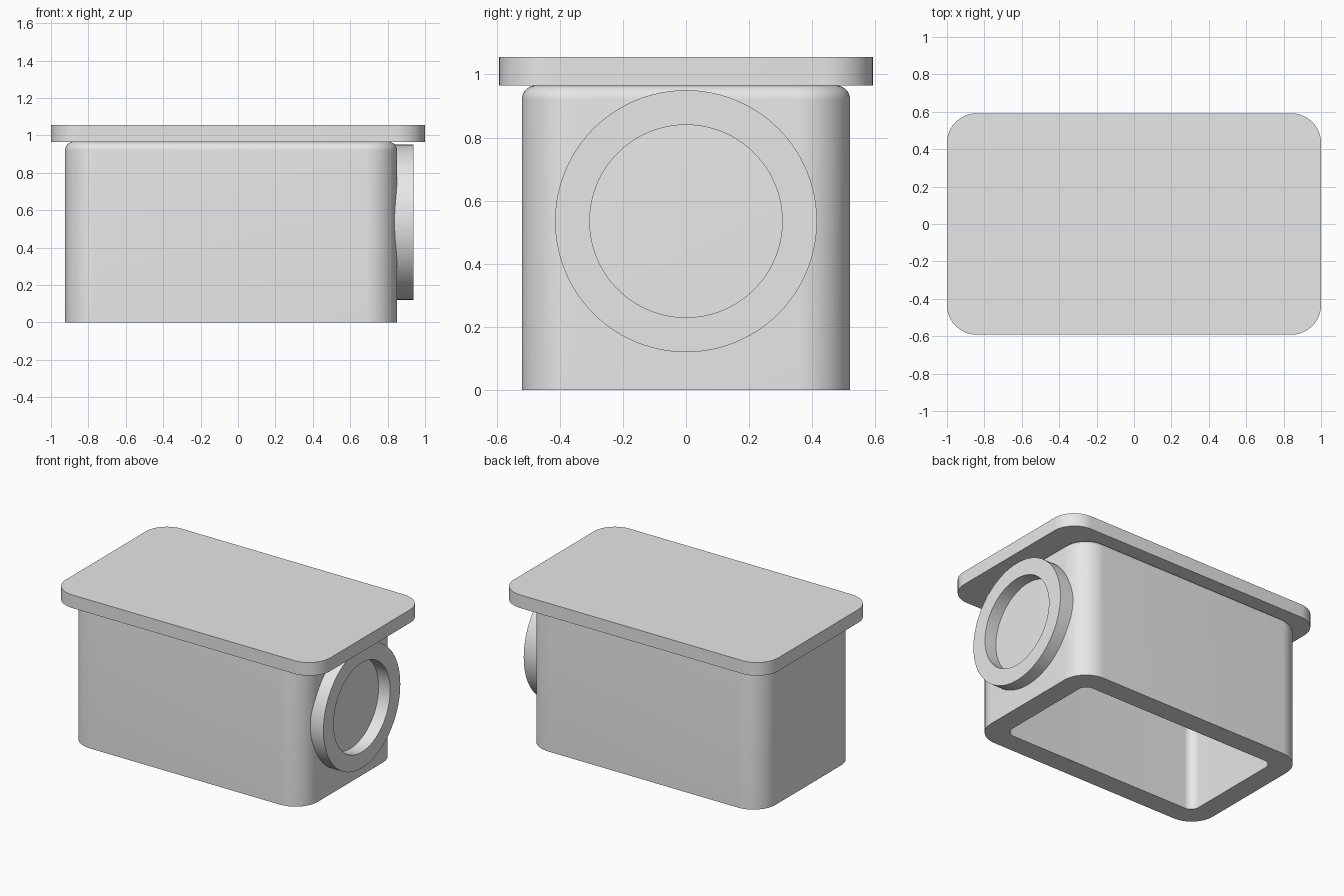
import bpy, bmesh, math

if "Cube" in bpy.data.objects:
    bpy.data.objects.remove(bpy.data.objects["Cube"])

grey = bpy.data.materials.new("plain grey")
grey.diffuse_color = (0.8, 0.8, 0.8, 1)
grey.use_nodes = True
grey.node_tree.nodes["Principled BSDF"].inputs["Base Color"].default_value = grey.diffuse_color


def rounded_rect(x0, x1, hy, r, z, steps=16):
    """Horizontal rounded rectangle loop at height z."""
    pts = []
    corners = [(x1 - r, hy - r), (x0 + r, hy - r), (x0 + r, r - hy), (x1 - r, r - hy)]
    for i, (cx, cy) in enumerate(corners):
        for k in range(steps + 1):
            a = math.pi / 2 * (i + k / steps)
            pts.append((cx + r * math.cos(a), cy + r * math.sin(a), z))
    return pts


def circle(x, r, zc, n=96):
    """Upright circle loop facing the x axis."""
    return [(x, r * math.cos(2 * math.pi * k / n), zc + r * math.sin(2 * math.pi * k / n))
            for k in range(n)]


def loft(name, loops, closed=False):
    """Skin a row of matching loops; cap the ends, or join last to first."""
    bm = bmesh.new()
    rows = [[bm.verts.new(p) for p in loop] for loop in loops]
    pairs = list(zip(rows, rows[1:]))
    if closed:
        pairs.append((rows[-1], rows[0]))
    else:
        bm.faces.new(rows[0])
        bm.faces.new(rows[-1])
    for a, b in pairs:
        n = len(a)
        for i in range(n):
            j = (i + 1) % n
            bm.faces.new((a[i], a[j], b[j], b[i]))
    bmesh.ops.recalc_face_normals(bm, faces=bm.faces)
    mesh = bpy.data.meshes.new(name)
    bm.to_mesh(mesh)
    bm.free()
    mesh.materials.append(grey)
    ob = bpy.data.objects.new(name, mesh)
    bpy.context.collection.objects.link(ob)
    bpy.ops.object.select_all(action='DESELECT')
    ob.select_set(True)
    bpy.context.view_layer.objects.active = ob
    bpy.ops.object.shade_smooth_by_angle(angle=math.radians(30))
    return ob


# Hollow body, open below, with a rounded upper edge
X0, X1, HY, R, TOP = -0.925, 0.85, 0.52, 0.17, 0.965
WALL, FILLET = 0.14, 0.045


def body_loop(inset, r, z):
    return rounded_rect(X0 + inset, X1 - inset, HY - inset, r, z)


loops = [body_loop(WALL, 0.06, TOP - WALL), body_loop(WALL, 0.06, 0), body_loop(0, R, 0)]
for k in range(9):
    a = math.pi / 2 * k / 8
    d = FILLET * (1 - math.cos(a))
    loops.append(body_loop(d, R - d, TOP - FILLET + FILLET * math.sin(a)))
loft("body", loops)

# Flat overhanging lid
loft("lid", [rounded_rect(-1, 1, 0.592, 0.16, z) for z in (TOP, 1.055)])

# Round collar on the right side
ZC = 0.535
loft("side_collar", [circle(0.80, 0.305, ZC), circle(0.80, 0.415, ZC),
                     circle(0.937, 0.415, ZC), circle(0.937, 0.305, ZC)], closed=True)
